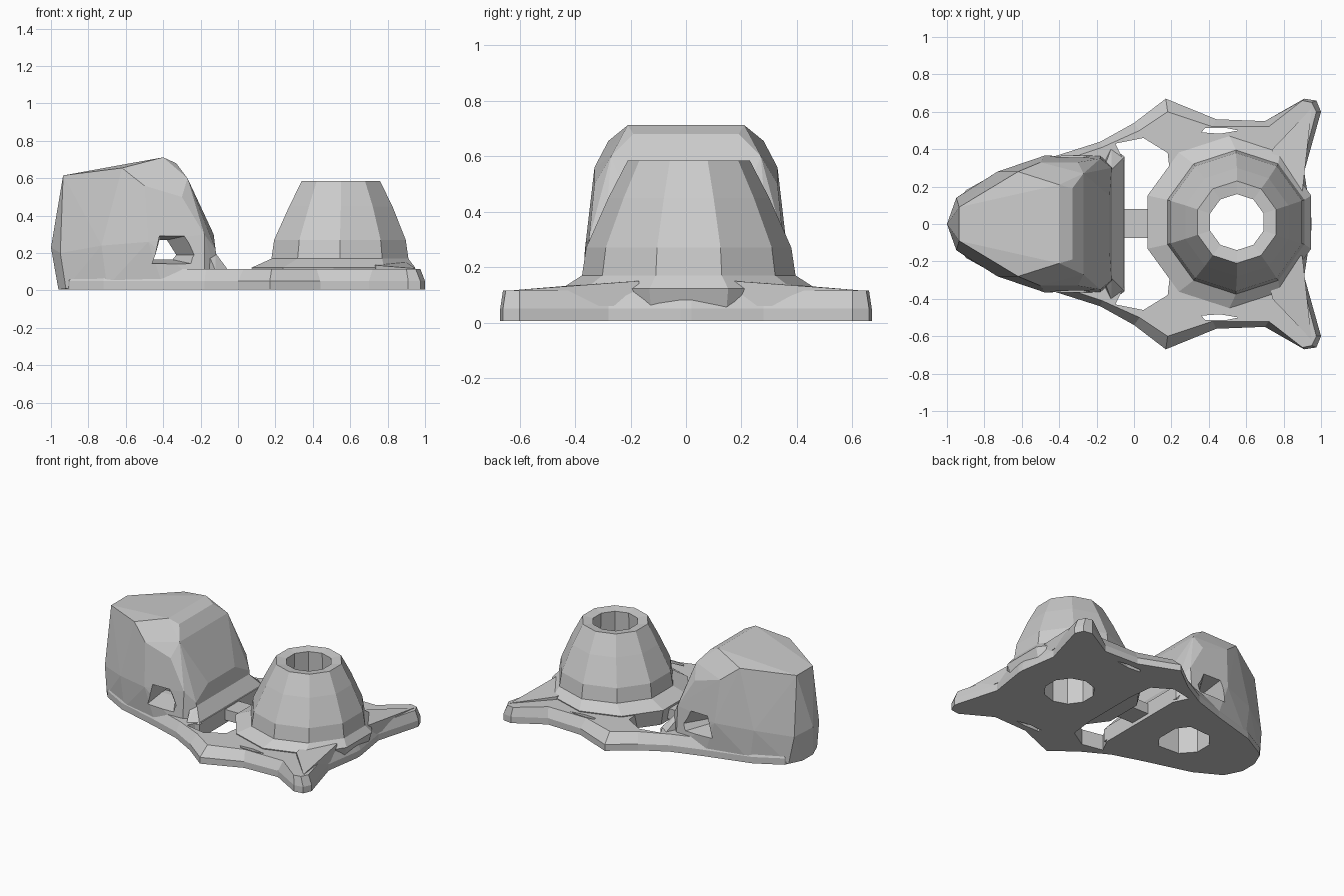
import bpy, bmesh, math

if "Cube" in bpy.data.objects:
    bpy.data.objects.remove(bpy.data.objects["Cube"])


def finish(name, bm):
    bmesh.ops.recalc_face_normals(bm, faces=bm.faces[:])
    me = bpy.data.meshes.new(name)
    bm.to_mesh(me)
    bm.free()
    ob = bpy.data.objects.new(name, me)
    bpy.context.collection.objects.link(ob)
    return ob


def loft(name, rings, closed=False):
    """Skin equal-length rings; cap the ends unless the rings form a loop."""
    bm = bmesh.new()
    vs = [[bm.verts.new(p) for p in r] for r in rings]
    n = len(rings[0])
    pairs = list(zip(vs, vs[1:])) + ([(vs[-1], vs[0])] if closed else [])
    for a, b in pairs:
        for i in range(n):
            j = (i + 1) % n
            bm.faces.new((a[i], a[j], b[j], b[i]))
    if not closed:
        bm.faces.new(vs[0])
        bm.faces.new(vs[-1])
    return finish(name, bm)


def prism(name, pts, z0, z1):
    return loft(name, [[(x, y, z) for x, y in pts] for z in (z0, z1)])


def hull(name, half):
    """Convex block from points mirrored across y."""
    bm = bmesh.new()
    for p in {(x, s * y, z) for x, y, z in half for s in (1, -1)}:
        bm.verts.new(p)
    res = bmesh.ops.convex_hull(bm, input=bm.verts[:])
    junk = {e for e in res["geom_interior"] + res["geom_unused"]
            if isinstance(e, bmesh.types.BMVert)}
    bmesh.ops.delete(bm, geom=list(junk), context='VERTS')
    return finish(name, bm)


def cut(ob, cutters):
    for c in cutters:
        m = ob.modifiers.new("cut", 'BOOLEAN')
        m.operation, m.solver, m.object = 'DIFFERENCE', 'EXACT', c
    bpy.context.view_layer.update()
    dg = bpy.context.evaluated_depsgraph_get()
    me = bpy.data.meshes.new_from_object(ob.evaluated_get(dg))
    ob.modifiers.clear()
    ob.data = me


def mirrored(half):
    return half + [(x, -y) for x, y in reversed(half) if abs(y) > 1e-6]


def circle(r, z, cx=0.55, n=10):
    return [(cx + r * math.cos(math.tau * (i + .5) / n),
             0.01 + r * math.sin(math.tau * (i + .5) / n), z) for i in range(n)]


# base plate: pointed at the hood, flaring to wings and rear corners
low = mirrored([(-.96, .06), (-.9, .18), (-.72, .28), (-.4, .37), (-.18, .44),
                (0, .54), (.17, .67), (.44, .56), (.7, .55), (.91, .67),
                (.975, .66), (1.0, .6), (.91, .28), (.95, .02)])
top = mirrored([(-.94, .05), (-.87, .16), (-.7, .26), (-.38, .34), (-.17, .41),
                (.03, .5), (.18, .6), (.42, .52), (.72, .52), (.9, .66),
                (.95, .65), (.975, .6), (.89, .28), (.92, .02)])
plate = loft("base_plate", [[(x, y, .005) for x, y in low],
                            [(x, y, .05) for x, y in low],
                            [(x, y, .115) for x, y in top]])

# openings in the plate
gap = prism("gap_cutter", mirrored([(-.05, .33), (-.1, .43), (.05, .46),
                                    (.18, .38), (.2, .2)]), -.1, .3)
slits = [prism("slit_cutter", [(.36, s * .49), (.46, s * .483), (.56, s * .50),
                               (.5, s * .512), (.38, s * .512)], -.1, .3)
         for s in (1, -1)]
bore = loft("bore_cutter", [circle(.165, -.1), circle(.165, .3)])
floor_hole = prism("floor_cutter", mirrored([(-.58, .06), (-.5, .15), (-.34, .16),
                                             (-.28, .08)]), -.1, .2)
cut(plate, [gap, *slits, bore, floor_hole])

# tower with a through bore; its foot is set slightly forward
loft("tower", [circle(*ring) for ring in
               ((.43, .01, .505), (.46, .122, .51), (.385, .17, .545),
                (.37, .27, .545), (.29, .45), (.22, .585), (.15, .575),
                (.165, .3), (.165, .01))], closed=True)

# sloping fillets from the tower foot to the rear corners
for s in (1, -1):
    rim = [(.9, s * .17, .15), (.95, s * .62, .117), (.74, s * .4, .135),
           (.7, s * .2, .15)]
    loft("corner_fillet", [rim, [(x, y, .06) for x, y, z in rim]])

# small bridge between the crossbar and the tower
prism("bridge", [(-.12, -.075), (.12, -.075), (.12, .08), (-.12, .08)], .03, .105)

# hood with a sloping roof
hood = hull("hood", [
    (-.96, .06, .005), (-.92, .16, .01), (-.7, .28, .02), (-.4, .36, .02),
    (-.18, .37, .02), (-1, 0, .23), (-.95, .14, .2), (-.73, .28, .24),
    (-.48, .365, .26), (-.18, .35, .3), (-.12, .3, .22), (-.1, .3, .03),
    (-.13, .15, .3), (-.935, .09, .615), (-.62, .28, .655), (-.5, .33, .56),
    (-.3, .33, .5), (-.4, .21, .712), (-.33, .19, .68), (-.27, .27, .6)])


# side tunnel, wide at the mouths and narrower inside
def tunnel_ring(y, x1, z0, zt):
    return [(-.46, y, z0), (-.42, y, zt), (x1, y, zt), (x1 + .05, y, .19),
            (x1 + .03, y, z0)]


tunnel = loft("tunnel_cutter", [
    tunnel_ring(-.5, -.2, .125, .31), tunnel_ring(-.2, -.38, .165, .27),
    tunnel_ring(.2, -.38, .165, .27), tunnel_ring(.5, -.2, .125, .31)])
cut(hood, [tunnel, floor_hole])

# crossbar at the foot of the hood
hull("crossbar", [(-.05, .36, .02), (-.05, .36, .105), (-.12, .29, .2),
                  (-.16, .3, .2), (-.16, .36, .02), (-.12, .41, .105)])

for c in [gap, *slits, bore, floor_hole, tunnel]:
    bpy.data.objects.remove(c, do_unlink=True)
